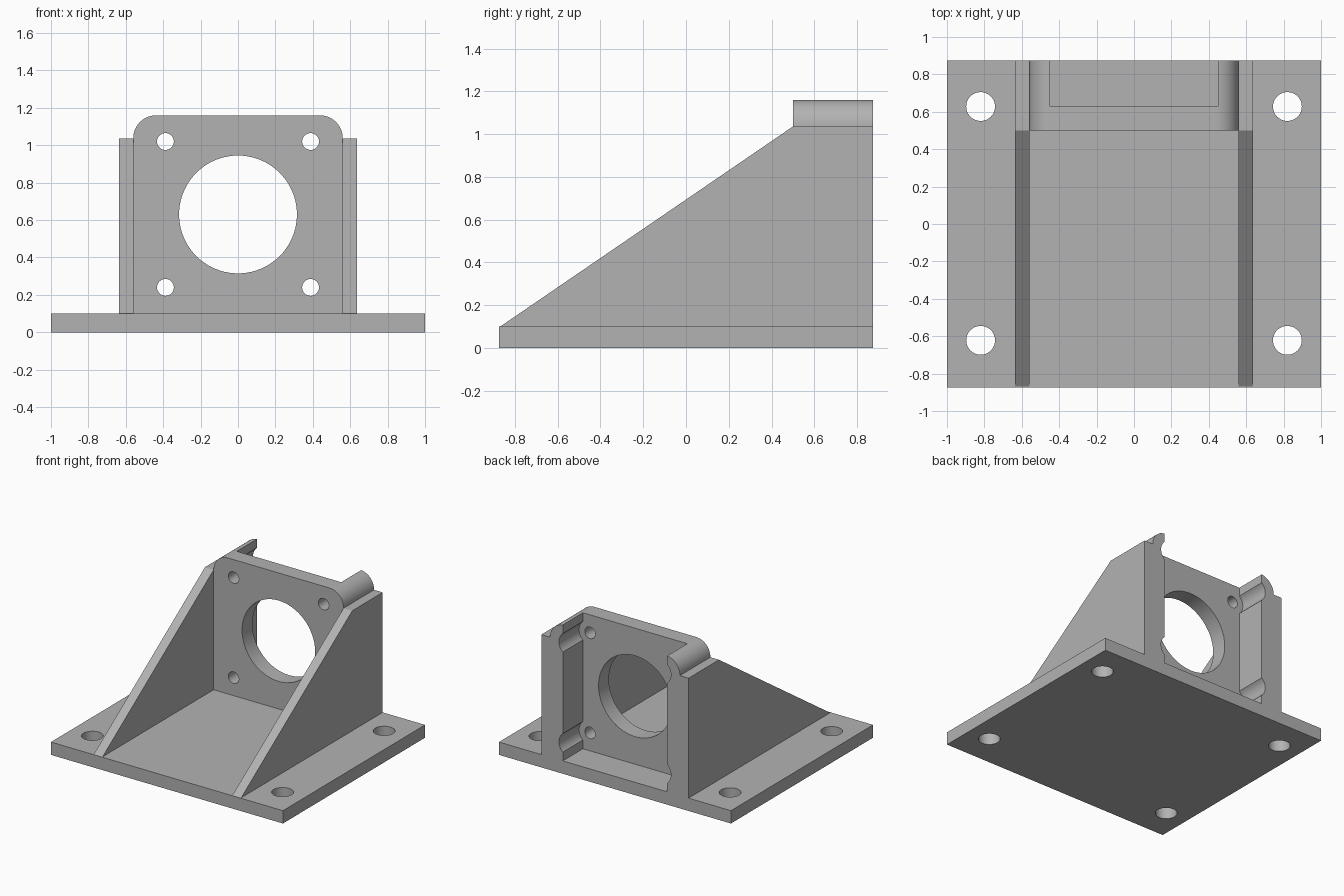
import bpy
from math import sin, cos, pi, radians

cube = bpy.data.objects.get("Cube")
if cube:
    bpy.data.objects.remove(cube, do_unlink=True)

grey = bpy.data.materials.new("light_grey")
grey.use_nodes = True
colour = (0.448, 0.448, 0.448, 1)
grey.diffuse_color = colour
grey.node_tree.nodes["Principled BSDF"].inputs["Base Color"].default_value = colour

BACK, FRONT = 0.875, 0.5       # depth limits of the mount block
BASE_TOP = 0.1
SCREW_Z = (0.24, 1.02)


def prism(name, outline, axis, start, end):
    """Extrude a 2D outline along an axis; outline is (y,z), (x,z) or (x,y)."""
    def place(p, d):
        c = list(p)
        c.insert(axis, d)
        return c
    n = len(outline)
    verts = [place(p, d) for d in (start, end) for p in outline]
    faces = [list(range(n))[::-1], list(range(n, 2 * n))]
    faces += [[i, (i + 1) % n, n + (i + 1) % n, n + i] for i in range(n)]
    mesh = bpy.data.meshes.new(name)
    mesh.from_pydata(verts, [], faces)
    obj = bpy.data.objects.new(name, mesh)
    bpy.context.collection.objects.link(obj)
    bpy.context.view_layer.objects.active = obj
    bpy.ops.object.select_all(action='DESELECT')
    obj.select_set(True)
    bpy.ops.object.mode_set(mode='EDIT')
    bpy.ops.mesh.select_all(action='SELECT')
    bpy.ops.mesh.normals_make_consistent(inside=False)
    bpy.ops.object.mode_set(mode='OBJECT')
    mesh.materials.append(grey)
    return obj


def rect(x0, x1, y0, y1):
    return [(x0, y0), (x1, y0), (x1, y1), (x0, y1)]


def arc(cx, cy, r, a0, a1, steps):
    angles = [a0 + (a1 - a0) * i / steps for i in range(steps + 1)]
    return [(cx + r * cos(a), cy + r * sin(a)) for a in angles]


def circle(cx, cy, r, steps=48):
    return arc(cx, cy, r, 0, 2 * pi, steps)[:-1]


def cut(target, outline, axis, start, end):
    """Subtract a prism from the target and discard the cutter."""
    cutter = prism("cutter", outline, axis, start, end)
    cutter.hide_render = True
    mod = target.modifiers.new("cut", 'BOOLEAN')
    mod.operation = 'DIFFERENCE'
    mod.solver = 'EXACT'
    mod.object = cutter
    bpy.context.view_layer.objects.active = target
    bpy.ops.object.modifier_apply(modifier=mod.name)
    bpy.data.objects.remove(cutter, do_unlink=True)


def smooth(obj):
    bpy.ops.object.select_all(action='DESELECT')
    obj.select_set(True)
    bpy.context.view_layer.objects.active = obj
    bpy.ops.object.shade_smooth_by_angle(angle=radians(30))


# Base plate with four bolt holes
base = prism("base_plate", rect(-1, 1, -BACK, BACK), 2, 0, BASE_TOP)
for x in (-0.82, 0.82):
    for y in (-0.622, 0.628):
        cut(base, circle(x, y, 0.077), 2, -0.1, 0.3)
smooth(base)

# Mount block with rounded upper corners
half, top, r = 0.56, 1.16, 0.122
outline = [(-half, BASE_TOP), (half, BASE_TOP)]
outline += arc(half - r, top - r, r, 0, pi / 2, 14)
outline += arc(r - half, top - r, r, pi / 2, pi, 14)
block = prism("mount_block", outline, 1, FRONT, BACK)

# Rear pocket, centre opening, screw holes and screw head channels
POCKET = 0.627
cut(block, rect(-0.45, 0.45, -0.05, 1.4), 1, POCKET, 1.2)
cut(block, circle(0, 0.63, 0.315, 80), 1, 0.3, 1.2)
for x in (-0.388, 0.388):
    for z in SCREW_Z:
        cut(block, circle(x, z, 0.045, 32), 1, 0.3, 0.75)
        cut(block, circle(x, z, 0.095), 1, POCKET, 1.2)
smooth(block)

# Triangular side walls
profile = [(-0.868, BASE_TOP), (BACK, BASE_TOP), (BACK, 1.035), (FRONT, 1.035)]
for name, side in (("left_side_wall", 1), ("right_side_wall", -1)):
    prism(name, profile, 0, side * half, side * 0.635)
